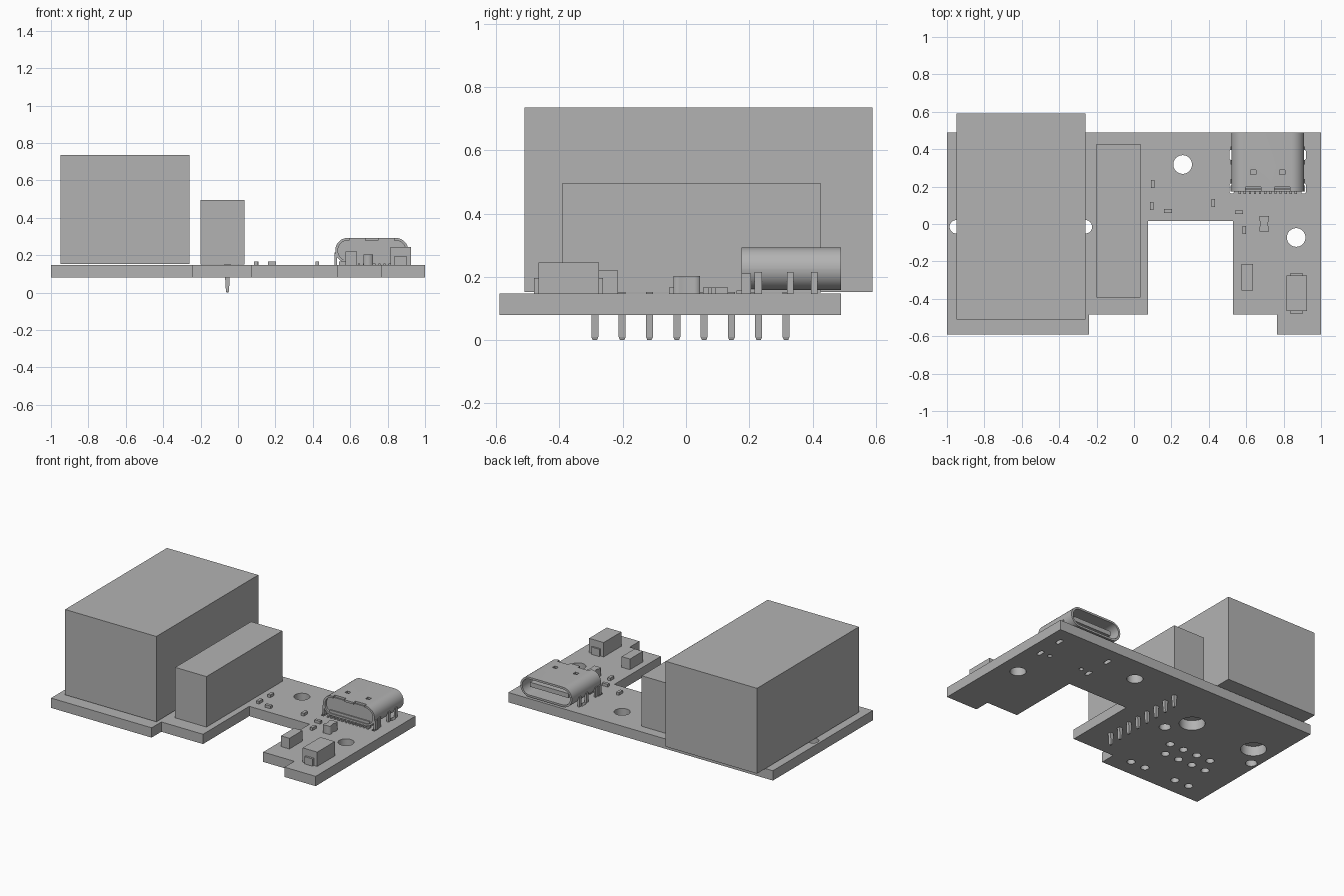
import bpy, bmesh, math
from mathutils import Matrix

if "Cube" in bpy.data.objects:
    bpy.data.objects.remove(bpy.data.objects["Cube"], do_unlink=True)

grey = bpy.data.materials.new("plain_grey")
grey.use_nodes = True
grey.diffuse_color = (0.45, 0.45, 0.45, 1)
grey.node_tree.nodes["Principled BSDF"].inputs["Base Color"].default_value = (0.45, 0.45, 0.45, 1)

BOARD_LOW, BOARD_TOP = 0.08, 0.147


def add_object(name, mesh):
    obj = bpy.data.objects.new(name, mesh)
    bpy.context.collection.objects.link(obj)
    mesh.materials.clear()
    mesh.materials.append(grey)
    return obj


def box(name, x, y, z, taper=None):
    """Block from (min, max) ranges; taper shrinks the lower end in x and y."""
    bm = bmesh.new()
    bmesh.ops.create_cube(bm, size=1)
    for v in bm.verts:
        if taper and v.co.z < 0:
            v.co.x *= taper[0]
            v.co.y *= taper[1]
        for i, r in enumerate((x, y, z)):
            v.co[i] = (r[0] + r[1]) / 2 + v.co[i] * (r[1] - r[0])
    mesh = bpy.data.meshes.new(name)
    bm.to_mesh(mesh)
    bm.free()
    return add_object(name, mesh)


def circle(x, y, r, n=32):
    return [(x + r * math.cos(i * math.tau / n), y + r * math.sin(i * math.tau / n)) for i in range(n)]


def stadium(x, y, w, h, n=12):
    """Rounded slot outline, long along x or y."""
    r = min(w, h) / 2
    dx, dy = w / 2 - r, h / 2 - r
    pts = []
    for quarter, (sx, sy) in enumerate(((1, 1), (-1, 1), (-1, -1), (1, -1))):
        for i in range(n):
            a = (quarter + (i + 0.02) / (n - 0.96)) * math.pi / 2
            pts.append((x + sx * dx + r * math.cos(a), y + sy * dy + r * math.sin(a)))
    return pts


def plate(name, outlines, depth, matrix):
    """Extruded flat profile; inner outlines become holes."""
    cu = bpy.data.curves.new(name, "CURVE")
    cu.dimensions = "2D"
    cu.fill_mode = "BOTH"
    cu.extrude = depth / 2
    for pts in outlines:
        sp = cu.splines.new("POLY")
        sp.points.add(len(pts) - 1)
        for p, co in zip(sp.points, pts):
            p.co = (co[0], co[1], 0, 1)
        sp.use_cyclic_u = True
    tmp = bpy.data.objects.new("tmp", cu)
    bpy.context.collection.objects.link(tmp)
    bpy.context.view_layer.update()
    mesh = bpy.data.meshes.new_from_object(tmp.evaluated_get(bpy.context.evaluated_depsgraph_get()))
    bpy.data.objects.remove(tmp, do_unlink=True)
    bm = bmesh.new()
    bm.from_mesh(mesh)
    bmesh.ops.remove_doubles(bm, verts=bm.verts, dist=0.0001)
    bmesh.ops.transform(bm, matrix=matrix, verts=bm.verts)
    bmesh.ops.recalc_face_normals(bm, faces=bm.faces)
    bm.to_mesh(mesh)
    bm.free()
    mesh.name = name
    return add_object(name, mesh)


def smooth(obj):
    bpy.ops.object.select_all(action="DESELECT")
    obj.select_set(True)
    bpy.context.view_layer.objects.active = obj
    bpy.ops.object.shade_smooth_by_angle(angle=math.radians(30))


# Circuit board with notched front edge and drilled holes
outline = [(-1, 0.49), (-1, -0.59), (-0.24, -0.59), (-0.24, -0.485), (0.075, -0.485), (0.075, 0.015),
           (0.53, 0.015), (0.53, -0.485), (0.765, -0.485), (0.765, -0.59), (1, -0.59), (1, 0.49)]
holes = [circle(0.26, 0.318, 0.05), circle(0.867, -0.072, 0.05)]
JACK_X = -0.605
for side in (-1, 1):
    holes.append(circle(JACK_X + side * 0.245, 0.125, 0.08))
    holes.append(circle(JACK_X + side * 0.345, -0.015, 0.036))
    for off in (0.12, 0.23):
        holes.append(circle(JACK_X + side * off, -0.475, 0.026, 20))
for i in range(8):
    holes.append(circle(JACK_X + (i - 3.5) * 0.053, -0.155 if i % 2 else -0.265, 0.026, 20))
PORT_X = 0.715
for side in (-1, 1):
    holes.append(circle(PORT_X + side * 0.126, 0.2, 0.014, 16))
    for y in (0.19, 0.37):
        holes.append(stadium(PORT_X + side * 0.192, y, 0.026, 0.056))
board = plate("circuit_board", [outline] + holes, BOARD_TOP - BOARD_LOW,
              Matrix.Translation((0, 0, (BOARD_LOW + BOARD_TOP) / 2)))
smooth(board)

# Network jack and power module
box("network_jack", (-0.95, -0.26), (-0.51, 0.59), (0.152, 0.735))
box("power_module", (-0.2, 0.036), (-0.392, 0.427), (0.15, 0.495))

# Row of tapered pins under the module
for i in range(8):
    y = -0.288 + i * 0.0863
    box("module_pin", (-0.073, -0.04), (y - 0.011, y + 0.011), (0.01, 0.151), (0.5, 1))
    box("module_pin_tip", (-0.065, -0.048), (y - 0.011, y + 0.011), (0, 0.01), (0.6, 0.6))

# Port shell: hollow rounded tube, open at the back
to_y = Matrix.Translation((PORT_X, 0.332, 0.2255)) @ Matrix.Rotation(math.pi / 2, 4, "X")
shell = plate("port_shell", [stadium(0, 0, 0.39, 0.135), stadium(0, 0, 0.362, 0.108)], 0.314, to_y)
cutters = []
for side in (-1, 1):
    x = PORT_X + side * 0.078
    cutters.append(box("notch_cutter", (x - 0.042, x + 0.042), (0.15, 0.198), (0.27, 0.32)))
    cutters.append(box("slot_cutter", (x - 0.014, x + 0.014), (0.264, 0.29), (0.27, 0.32)))
for cutter in cutters:
    cutter.hide_render = True
    mod = shell.modifiers.new("cut", "BOOLEAN")
    mod.operation = "DIFFERENCE"
    mod.solver = "EXACT"
    mod.object = cutter
bpy.context.view_layer.update()
shell.data = bpy.data.meshes.new_from_object(shell.evaluated_get(bpy.context.evaluated_depsgraph_get()))
shell.modifiers.clear()
for cutter in cutters:
    bpy.data.objects.remove(cutter, do_unlink=True)
smooth(shell)

# Port core, tongue, feet and solder tails
smooth(plate("port_core", [stadium(0, 0, 0.362, 0.108)], 0.04,
             Matrix.Translation((0, -0.122, 0)) @ to_y))
box("port_base", (PORT_X - 0.15, PORT_X + 0.15), (0.182, 0.23), (0.15, 0.19))
box("port_tongue", (PORT_X - 0.146, PORT_X + 0.146), (0.22, 0.455), (0.21, 0.241))
for side in (-1, 1):
    for y, w in ((0.228, 0.023), (0.329, 0.02), (0.405, 0.02)):
        xs = sorted((PORT_X + side * 0.186, PORT_X + side * 0.2))
        box("port_foot", xs, (y - w / 2, y + w / 2), (0.12, 0.215))
    xs = sorted((PORT_X + side * 0.186, PORT_X + side * 0.2))
    box("port_rear_tab", xs, (0.175, 0.205), (0.147, 0.21))
for i in range(12):
    x = 0.565 + i * 0.0273
    box("port_solder_tail", (x - 0.006, x + 0.006), (0.16, 0.19), (BOARD_TOP, 0.157))

# Push switch with end terminals
box("switch_body", (0.815, 0.925), (-0.466, -0.275), (BOARD_TOP, 0.245))
box("switch_terminals", (0.838, 0.9), (-0.48, -0.263), (BOARD_TOP, 0.197))

# Diode block and waisted coil
box("diode_block", (0.574, 0.637), (-0.355, -0.215), (BOARD_TOP, 0.22))
waist = [(0.67, -0.04), (0.722, -0.04), (0.722, -0.02), (0.714, 0), (0.722, 0.024), (0.722, 0.044),
         (0.67, 0.044), (0.67, 0.024), (0.678, 0), (0.67, -0.02)]
plate("coil", [waist], 0.056, Matrix.Translation((0, 0, 0.175)))

# Tiny chip parts: centre x, centre y, lengthwise along y or not
for x, y, along_y in ((0.1, 0.213, True), (0.095, 0.097, True), (0.182, 0.07, False),
                      (0.424, 0.112, True), (0.562, 0.063, False), (0.59, -0.032, True)):
    hx, hy = (0.01, 0.021) if along_y else (0.021, 0.01)
    box("chip_part", (x - hx, x + hx), (y - hy, y + hy), (BOARD_TOP, 0.166))
